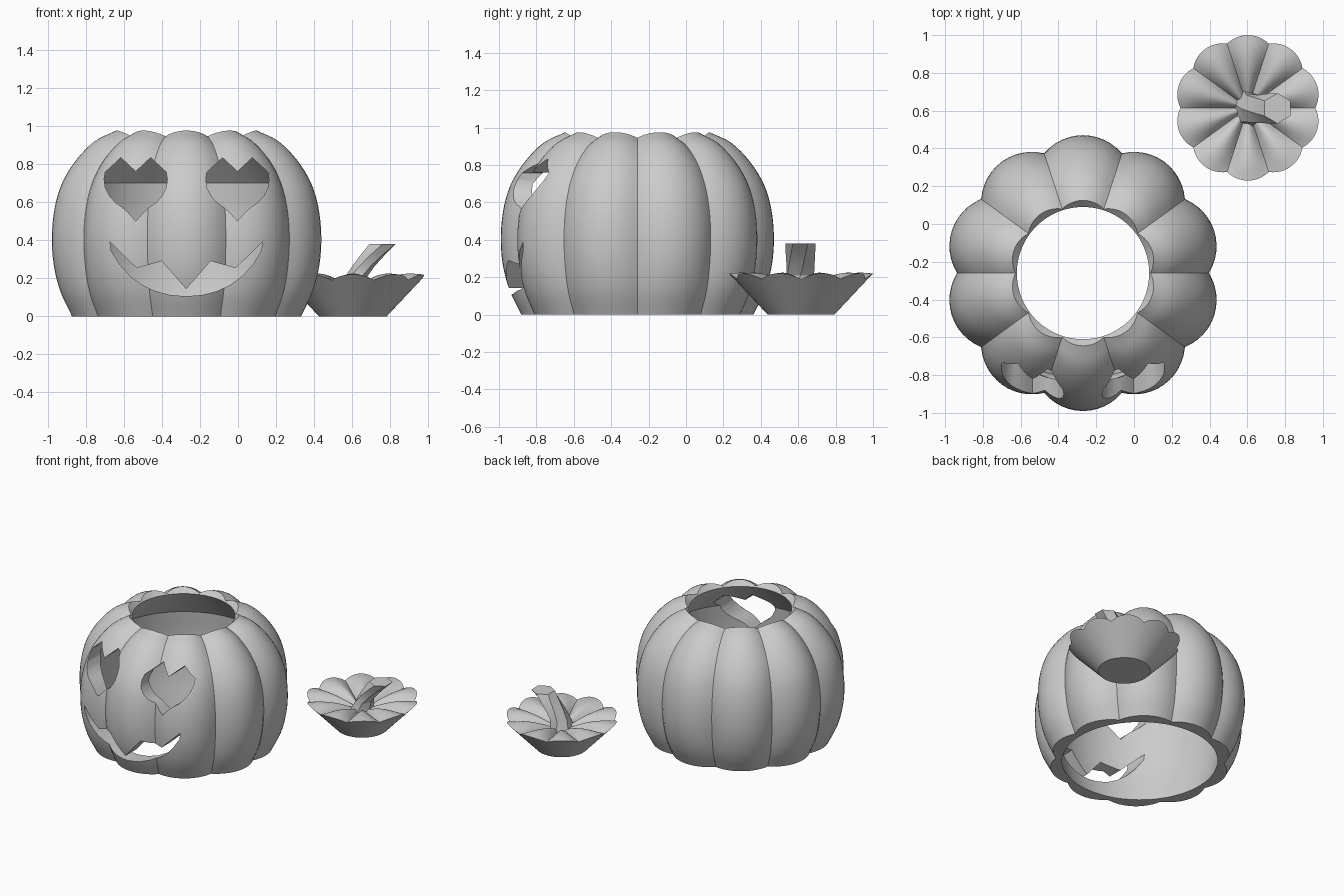
import bpy, bmesh, math
from mathutils import Vector

if "Cube" in bpy.data.objects:
    bpy.data.objects.remove(bpy.data.objects["Cube"])

LOBES, STEPS = 10, 12
COUNT = LOBES * STEPS

grey = bpy.data.materials.new("plain_grey")
grey.use_nodes = True
grey.diffuse_color = (0.6, 0.6, 0.6, 1)
grey.node_tree.nodes["Principled BSDF"].inputs["Base Color"].default_value = (0.6, 0.6, 0.6, 1)


def make_object(name, bm, location=(0, 0, 0)):
    bmesh.ops.recalc_face_normals(bm, faces=bm.faces[:])
    mesh = bpy.data.meshes.new(name)
    bm.to_mesh(mesh)
    bm.free()
    mesh.materials.append(grey)
    obj = bpy.data.objects.new(name, mesh)
    obj.location = location
    bpy.context.collection.objects.link(obj)
    return obj


def activate(obj):
    bpy.ops.object.select_all(action="DESELECT")
    obj.select_set(True)
    bpy.context.view_layer.objects.active = obj


def smooth(obj):
    activate(obj)
    bpy.ops.object.shade_smooth_by_angle(angle=math.radians(30))


def spline(points, parts=4):
    """Smooth curve through (radius, height) points."""
    p = [Vector(q) for q in points]
    p = [2 * p[0] - p[1]] + p + [2 * p[-1] - p[-2]]
    out = []
    for a, b, c, d in zip(p, p[1:], p[2:], p[3:]):
        for k in range(parts):
            t = k / parts
            out.append(0.5 * (2 * b + (c - a) * t + (2 * a - 5 * b + 4 * c - d) * t * t
                              + (3 * b - a - 3 * c + d) * t ** 3))
    return out + [p[-2]]


def lobed_ring(bm, seam, crest):
    """Ring whose lobes bulge from the seam profile to the crest profile."""
    ring = []
    for i in range(COUNT):
        u = 2 * (i % STEPS) / STEPS - 1
        r, z = seam.lerp(crest, 1 - u * u)
        a = math.tau * i / COUNT
        ring.append(bm.verts.new((r * math.cos(a), r * math.sin(a), z)))
    return ring


def bridge(bm, rings):
    for low, high in zip(rings, rings[1:]):
        n = len(low)
        for i in range(n):
            j = (i + 1) % n
            bm.faces.new((low[i], low[j], high[j], high[i]))


# Hollow shell: lobed outside, round inside, open at top and bottom
crest = spline([(.62, 0), (.683, .13), (.72, .27), (.73, .42), (.715, .57),
                (.675, .7), (.6, .82), (.5, .92), (.385, .975)])
seam = spline([(.575, 0), (.63, .13), (.658, .27), (.667, .42), (.652, .57),
               (.612, .7), (.545, .81), (.45, .9), (.357, .945)])
wall = spline([(.57, .7), (.588, .5), (.58, .25), (.53, 0)])
bm = bmesh.new()
rings = [lobed_ring(bm, s, c) for s, c in zip(seam, crest)]
for p in [Vector((.35, .938))] + wall:
    rings.append(lobed_ring(bm, p, p))
bridge(bm, rings + rings[:1])
shell = make_object("pumpkin_shell", bm, (-.27, -.26, 0))


# Cutters for the face, each given as a left half outline and mirrored
def add_prism(bm, centre, half):
    outline = half + [(-x, z) for x, z in reversed(half) if x != 0]
    front = [bm.verts.new((centre + x, -1.2, z)) for x, z in outline]
    back = [bm.verts.new((centre + x, -.45, z)) for x, z in outline]
    bm.faces.new(front)
    bm.faces.new(back[::-1])
    bridge(bm, [front, back])


bm = bmesh.new()
heart = [(0, .76), (-.078, .833), (-.16, .757), (-.166, .72), (-.16, .675),
         (-.138, .632), (-.108, .598), (-.072, .573), (-.04, .545), (0, .5)]
mouth = [(0, .143), (-.128, .29), (-.26, .253), (-.4, .39), (-.395, .345),
         (-.35, .273), (-.295, .212), (-.23, .164), (-.165, .133), (-.085, .112), (0, .105)]
for x in (-.27 - .267, -.27 + .267):
    add_prism(bm, x, heart)
add_prism(bm, -.272, mouth)
cutter = make_object("face_cutter", bm)
cutter.hide_render = True

cut = shell.modifiers.new("face", "BOOLEAN")
cut.operation = "DIFFERENCE"
cut.solver = "EXACT"
cut.object = cutter
activate(shell)
bpy.ops.object.modifier_apply(modifier=cut.name)
bpy.data.objects.remove(cutter)
smooth(shell)

# Lid: cone-shaped underside with a dished, lobed top
crest = spline([(.385, .22), (.3, .224), (.2, .207), (.1, .17), (.02, .13)], 3)
seam = spline([(.357, .19), (.28, .178), (.19, .158), (.1, .135), (.02, .12)], 3)
foot = Vector((.178, 0))
bm = bmesh.new()
rings = [lobed_ring(bm, foot, foot)]
rings += [lobed_ring(bm, s, c) for s, c in zip(seam, crest)]
bridge(bm, rings)
bm.faces.new(rings[0][::-1])
bm.faces.new(rings[-1])
smooth(make_object("lid", bm, (.603, .615, 0)))

# Stem: leaning, twisted six-sided stalk; sections are x, z, x radius, y radius
bm = bmesh.new()
rings = []
sections = [(.6, .11, .085, .11), (.61, .16, .068, .095), (.622, .21, .058, .084),
            (.66, .265, .06, .08), (.71, .325, .068, .08), (.76, .38, .08, .08)]
for k, (x, z, rx, ry) in enumerate(sections):
    twist = math.radians(30 + 10 * (k - len(sections) + 1))
    rings.append([bm.verts.new((x + rx * math.cos(a), .612 + ry * math.sin(a), z))
                  for a in (twist + math.tau * i / 6 for i in range(6))])
bridge(bm, rings)
bm.faces.new(rings[0][::-1])
bm.faces.new(rings[-1])
smooth(make_object("stem", bm))
